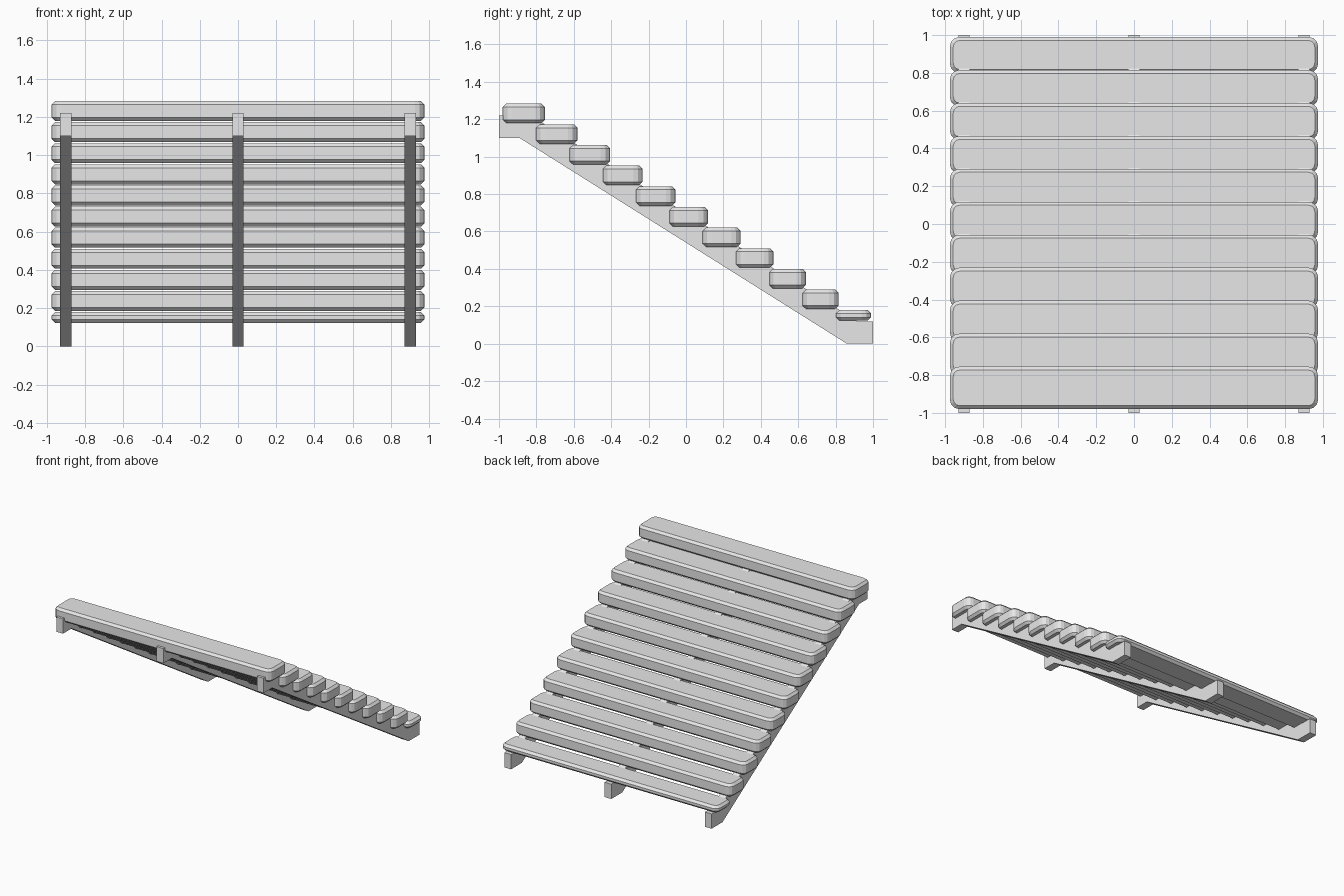
import bpy
import bmesh

old = bpy.data.objects.get("Cube")
if old:
    bpy.data.objects.remove(old, do_unlink=True)

# Single plain grey
grey = bpy.data.materials.new("light_grey")
grey.use_nodes = True
colour = (0.8, 0.8, 0.8, 1)
grey.diffuse_color = colour
grey.node_tree.nodes["Principled BSDF"].inputs["Base Color"].default_value = colour


def finish(bm, name):
    bmesh.ops.recalc_face_normals(bm, faces=bm.faces)
    mesh = bpy.data.meshes.new(name)
    bm.to_mesh(mesh)
    bm.free()
    mesh.materials.append(grey)
    obj = bpy.data.objects.new(name, mesh)
    bpy.context.collection.objects.link(obj)
    return obj


def add_tread(name, y0, y1, z0, z1, half_width=0.975):
    """Board with rounded plan corners and chamfered rims."""
    bm = bmesh.new()
    bmesh.ops.create_cube(bm, size=1)
    for v in bm.verts:
        v.co.x *= 2 * half_width
        v.co.y = y1 if v.co.y > 0 else y0
        v.co.z = z1 if v.co.z > 0 else z0
    upright = [e for e in bm.edges
               if abs(e.verts[0].co.z - e.verts[1].co.z) > 0.01]
    bmesh.ops.bevel(bm, geom=upright, offset=0.05, segments=3,
                    profile=0.5, affect='EDGES')
    rims = [e for e in bm.edges
            if abs(e.verts[0].co.z - e.verts[1].co.z) < 0.001]
    bmesh.ops.bevel(bm, geom=rims, offset=0.018, segments=1, affect='EDGES')
    return finish(bm, name)


def add_stringer(name, x, profile, half=0.03):
    """Sloping support beam extruded from its side profile."""
    bm = bmesh.new()
    face = bm.faces.new([bm.verts.new((x - half, y, z)) for y, z in profile])
    grown = bmesh.ops.extrude_face_region(bm, geom=[face])["geom"]
    bmesh.ops.translate(bm, vec=(2 * half, 0, 0),
                        verts=[g for g in grown if isinstance(g, bmesh.types.BMVert)])
    return finish(bm, name)


# Treads, highest at the front, lowest one thinner
count = 11
for i in range(count):
    t = i / (count - 1)
    front = -0.98 + 1.78 * t
    depth = 0.225 - 0.035 * t
    top = 1.283 - 1.104 * t
    height = 0.056 if i == count - 1 else 0.104
    add_tread(f"tread_{i + 1}", front, front + depth, top - height, top)

# Three stringers
side = [(-1, 1.1), (-1, 1.22), (-0.83, 1.22), (0.916, 0.12),
        (1, 0.12), (1, 0), (0.86, 0), (-0.89, 1.1)]
for name, x in (("right", -0.9), ("middle", 0), ("left", 0.9)):
    add_stringer(f"{name}_stringer", x, side)
